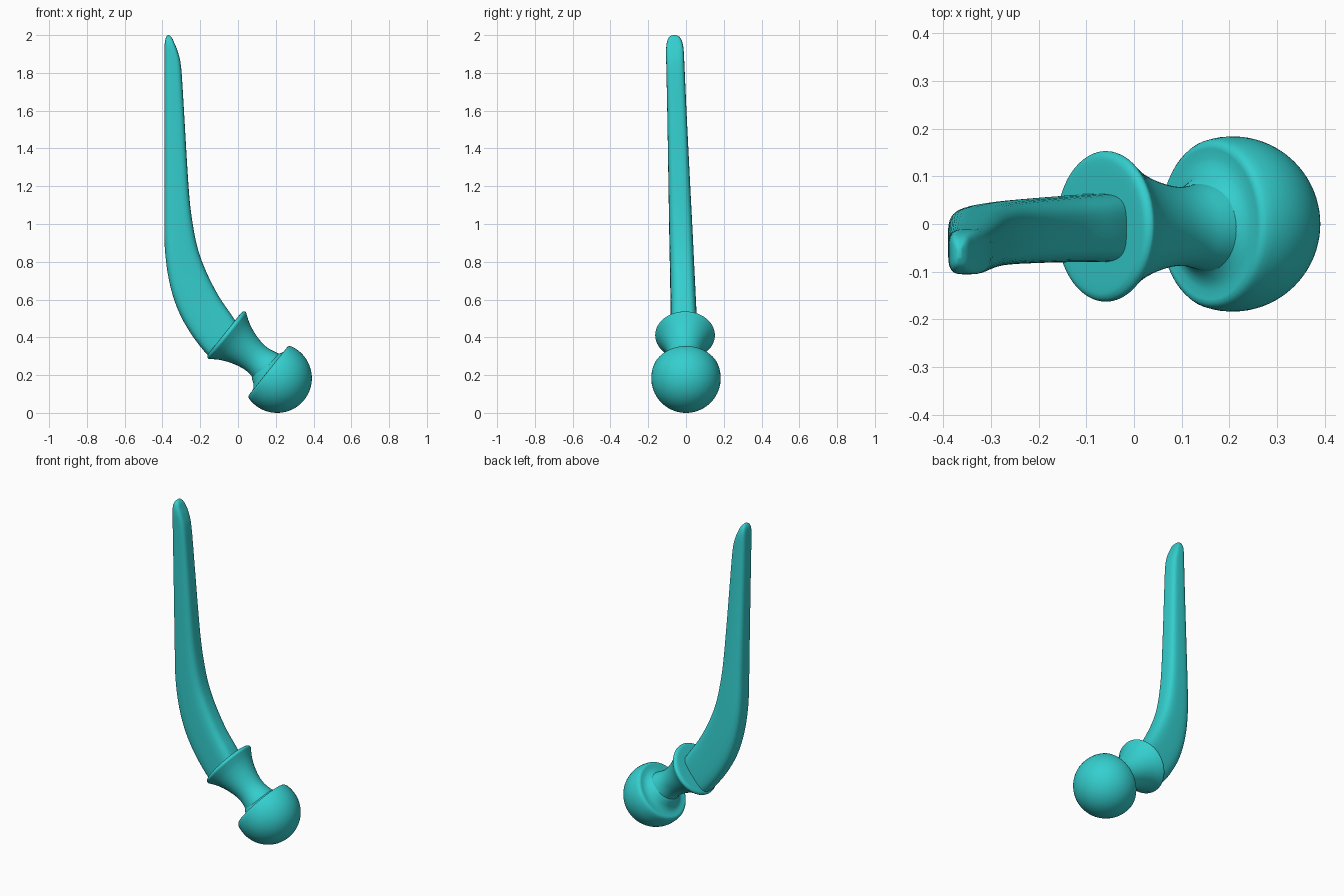
import bpy, math
from mathutils import Vector

if "Cube" in bpy.data.objects:
    bpy.data.objects.remove(bpy.data.objects["Cube"])

teal = bpy.data.materials.new("teal")
teal.diffuse_color = (0.035, 0.62, 0.62, 1)
teal.use_nodes = True
teal.node_tree.nodes["Principled BSDF"].inputs["Base Color"].default_value = teal.diffuse_color

AXIS = Vector((-0.78, 0, 0.625)).normalized()    # from ball towards stem
SIDE = Vector((-AXIS.z * -1, 0, -AXIS.x))        # across the axis, in the xz plane
DEPTH = Vector((0, 1, 0))
BALL = Vector((0.207, 0, 0.184))


def smooth_path(rows, steps):
    """Catmull-Rom interpolation through rows of numbers."""
    pts = [rows[0]] + rows + [rows[-1]]
    out = []
    for i in range(1, len(pts) - 2):
        for s in range(steps):
            t = s / steps
            out.append([0.5 * (2 * b + (c - a) * t + (2 * a - 5 * b + 4 * c - d) * t * t
                               + (3 * b - a - 3 * c + d) * t ** 3)
                        for a, b, c, d in zip(*pts[i - 1:i + 3])])
    return out + [rows[-1]]


def skin(name, rings, angle):
    """Bridge equal rings of points and close both ends."""
    n = len(rings[0])
    verts = [p for ring in rings for p in ring]
    faces = [(k * n + i, k * n + (i + 1) % n, (k + 1) * n + (i + 1) % n, (k + 1) * n + i)
             for k in range(len(rings) - 1) for i in range(n)]
    faces += [tuple(reversed(range(n))), tuple(range(len(verts) - n, len(verts)))]
    mesh = bpy.data.meshes.new(name)
    mesh.from_pydata(verts, [], faces)
    mesh.materials.append(teal)
    ob = bpy.data.objects.new(name, mesh)
    bpy.context.collection.objects.link(ob)
    bpy.context.view_layer.objects.active = ob
    ob.select_set(True)
    bpy.ops.object.mode_set(mode='EDIT')
    bpy.ops.mesh.select_all(action='SELECT')
    bpy.ops.mesh.normals_make_consistent(inside=False)
    bpy.ops.object.mode_set(mode='OBJECT')
    bpy.ops.object.shade_smooth_by_angle(angle=math.radians(angle))
    ob.select_set(False)


def lathe(name, profile, origin, n=56, angle=50):
    """Turn (radius, distance) pairs about the tilted axis."""
    turns = [2 * math.pi * i / n for i in range(n)]
    skin(name, [[origin + AXIS * t + (SIDE * math.cos(a) + DEPTH * math.sin(a)) * r
                 for a in turns] for r, t in profile], angle)


# ball head: sphere with a hollowed, rounded-lip underside
R = 0.184
ball = [(R * math.sin(a), -R * math.cos(a))
        for a in [0.02 + (math.pi / 2 + 0.24) * i / 22 for i in range(23)]]
lip = [(0.174, 0.054), (0.168, 0.060), (0.158, 0.061), (0.14, 0.058), (0.118, 0.066),
       (0.10, 0.08), (0.088, 0.10), (0.07, 0.115)]
lathe("ball_head", ball + lip, BALL)

# flared neck with collar
neck = smooth_path([[0.098, 0.06], [0.092, 0.09], [0.084, 0.13], [0.084, 0.17], [0.093, 0.215],
                    [0.108, 0.26], [0.127, 0.30], [0.148, 0.332], [0.157, 0.345],
                    [0.157, 0.354], [0.149, 0.362], [0.13, 0.365], [0.06, 0.365]], 4)
lathe("neck_collar", neck, BALL + SIDE * 0.011 + DEPTH * -0.005)

# curved tapering stem: outer x, z, inner x, z, half thickness
stations = [[-0.13, 0.285, 0.0, 0.465, 0.073], [-0.165, 0.31, -0.035, 0.52, 0.071],
            [-0.25, 0.42, -0.10, 0.615, 0.068], [-0.32, 0.55, -0.165, 0.74, 0.066],
            [-0.365, 0.70, -0.21, 0.86, 0.064], [-0.388, 0.88, -0.238, 0.99, 0.062],
            [-0.39, 1.10, -0.257, 1.14, 0.059], [-0.39, 1.35, -0.272, 1.36, 0.055],
            [-0.39, 1.60, -0.286, 1.60, 0.051], [-0.39, 1.86, -0.301, 1.83, 0.048],
            [-0.389, 1.94, -0.318, 1.91, 0.046], [-0.385, 1.975, -0.337, 1.958, 0.039],
            [-0.378, 1.993, -0.349, 1.985, 0.027], [-0.37, 2.0, -0.362, 1.999, 0.01]]
N = 40


def rounded(v):
    return math.copysign(abs(v) ** 0.56, v)


rings = []
for ox, oz, ix, iz, half in smooth_path(stations, 4):
    outer, inner = Vector((ox, 0, oz)), Vector((ix, 0, iz))
    z = (oz + iz) / 2
    mid = (outer + inner) / 2 + DEPTH * (-0.012 - 0.048 * (z - 0.5) / 1.45)
    rings.append([mid + (inner - outer) / 2 * rounded(math.cos(a)) + DEPTH * half * rounded(math.sin(a))
                  for a in [2 * math.pi * (i + 0.5) / N for i in range(N)]])
skin("stem", rings, 50)
